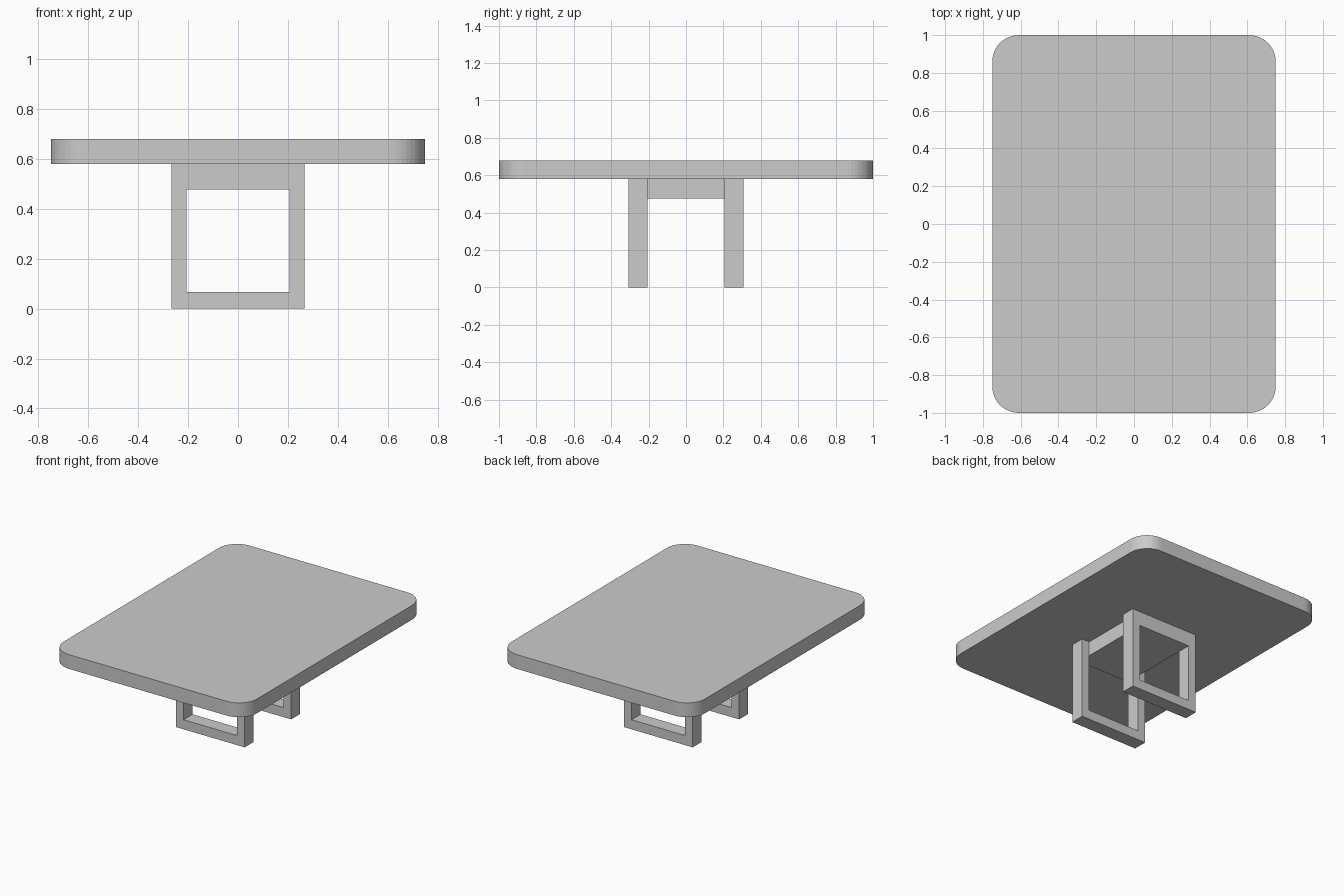
import bpy, bmesh
from math import sin, cos, pi

if "Cube" in bpy.data.objects:
    bpy.data.objects.remove(bpy.data.objects["Cube"])


def add_object(name, bm):
    bmesh.ops.recalc_face_normals(bm, faces=bm.faces)
    mesh = bpy.data.meshes.new(name)
    bm.to_mesh(mesh)
    bm.free()
    obj = bpy.data.objects.new(name, mesh)
    bpy.context.collection.objects.link(obj)
    return obj


def block(name, x, y, z):
    """Box from (min, max) ranges."""
    bm = bmesh.new()
    bmesh.ops.create_cube(bm, size=1)
    for v in bm.verts:
        for i, (lo, hi) in enumerate((x, y, z)):
            v.co[i] = lo if v.co[i] < 0 else hi
    return add_object(name, bm)


def rounded_slab(name, hx, hy, z0, z1, radius, segments):
    """Rounded rectangle outline extruded upwards."""
    bm = bmesh.new()
    verts = []
    for q, (sx, sy) in enumerate(((1, 1), (-1, 1), (-1, -1), (1, -1))):
        for i in range(segments + 1):
            a = (q + i / segments) * pi / 2
            verts.append(bm.verts.new((sx * (hx - radius) + radius * cos(a),
                                       sy * (hy - radius) + radius * sin(a), z0)))
    face = bm.faces.new(verts)
    top = bmesh.ops.extrude_face_region(bm, geom=[face], use_keep_orig=True)
    moved = [g for g in top["geom"] if isinstance(g, bmesh.types.BMVert)]
    bmesh.ops.translate(bm, verts=moved, vec=(0, 0, z1 - z0))
    return add_object(name, bm)


def leg_frame(name, y0, y1):
    """Square-opening frame: outer and inner loops bridged on all sides."""
    outer = [(-0.267, 0), (0.267, 0), (0.267, 0.58), (-0.267, 0.58)]
    inner = [(-0.207, 0.067), (0.207, 0.067), (0.207, 0.477), (-0.207, 0.477)]
    bm = bmesh.new()
    loops = [[bm.verts.new((x, y, z)) for x, z in pts]
             for pts, y in ((outer, y0), (outer, y1), (inner, y1), (inner, y0))]
    for k in range(4):
        a, b = loops[k], loops[(k + 1) % 4]
        for i in range(4):
            j = (i + 1) % 4
            bm.faces.new((a[i], a[j], b[j], b[i]))
    return add_object(name, bm)


# Table top with rounded corners
rounded_slab("table_top", 0.75, 1.0, 0.58, 0.68, 0.14, 10)

# Front and back leg frames
leg_frame("front_leg_frame", -0.307, -0.207)
leg_frame("back_leg_frame", 0.207, 0.307)

# Solid block under the top joining the two frames
block("connecting_block", (-0.207, 0.207), (-0.207, 0.207), (0.477, 0.58))
